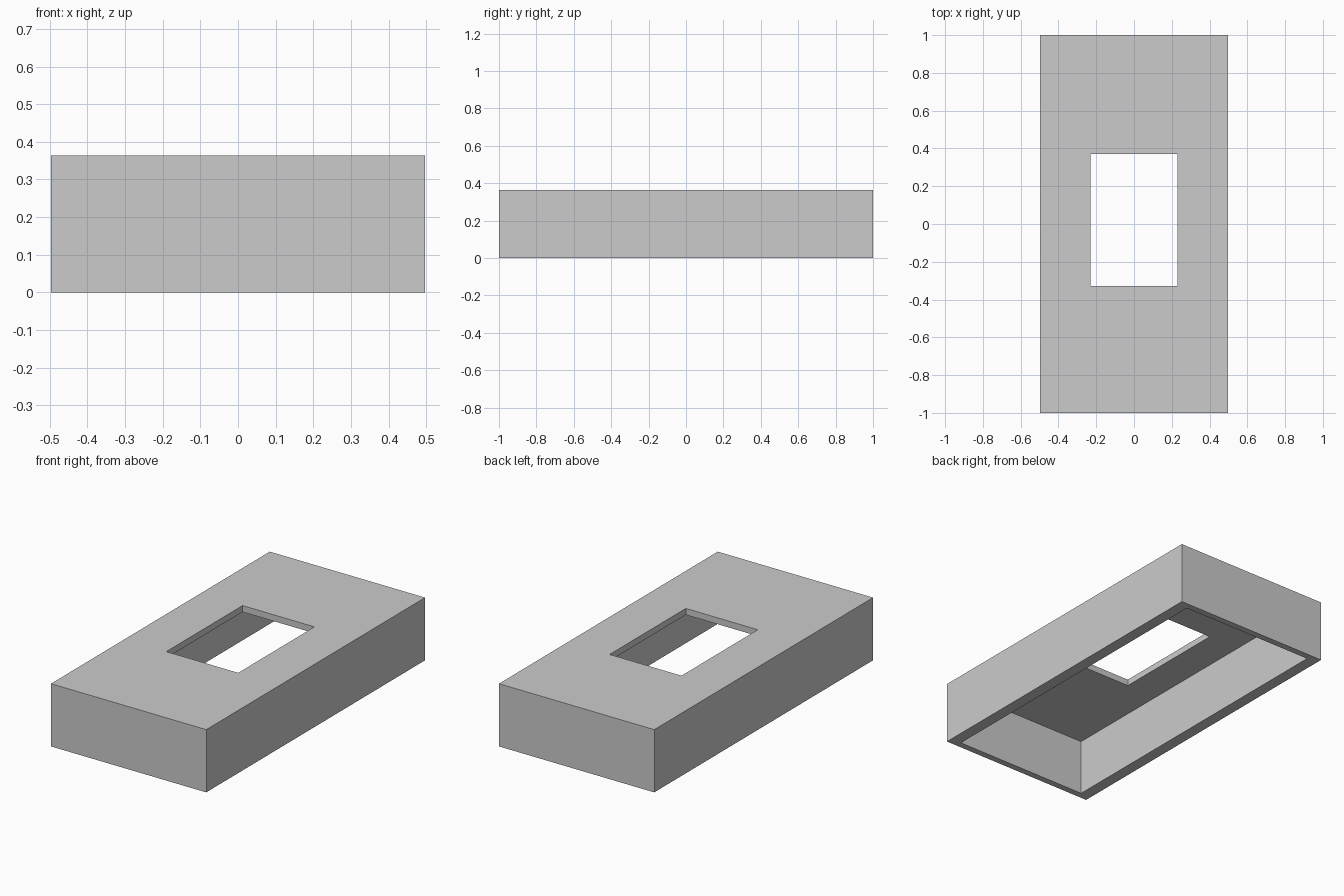
import bpy
import bmesh

if "Cube" in bpy.data.objects:
    bpy.data.objects.remove(bpy.data.objects["Cube"])

# Overall shell size, wall thicknesses and opening
HX, HY, H = 0.497, 1.0, 0.363
WALL_X, WALL_Y, ROOF = 0.068, 0.038, 0.037
HOLE_X, HOLE_Y0, HOLE_Y1 = 0.23, -0.327, 0.37

grey = bpy.data.materials.new("light_grey")
grey.diffuse_color = (0.6, 0.6, 0.6, 1.0)
grey.use_nodes = True
grey.node_tree.nodes["Principled BSDF"].inputs["Base Color"].default_value = grey.diffuse_color

bm = bmesh.new()


def ring(hx, y0, y1, z):
    """Rectangular loop of four vertices at height z."""
    return [bm.verts.new((x, y, z)) for x, y in
            ((-hx, y0), (hx, y0), (hx, y1), (-hx, y1))]


ix, iy, iz = HX - WALL_X, HY - WALL_Y, H - ROOF

# Rectangular loops: outside, over the top, through the opening, down the cavity
rings = [
    ring(HX, -HY, HY, 0),
    ring(HX, -HY, HY, H),
    ring(HOLE_X, HOLE_Y0, HOLE_Y1, H),
    ring(HOLE_X, HOLE_Y0, HOLE_Y1, iz),
    ring(ix, -iy, iy, iz),
    ring(ix, -iy, iy, 0),
]

# Join each loop to the next; the last joins the first as the bottom rim
for a, b in zip(rings, rings[1:] + rings[:1]):
    for i in range(4):
        j = (i + 1) % 4
        bm.faces.new((a[i], a[j], b[j], b[i]))
bmesh.ops.recalc_face_normals(bm, faces=bm.faces)

# Open-bottomed cover with a rectangular window
mesh = bpy.data.meshes.new("hollow_cover")
bm.to_mesh(mesh)
bm.free()
mesh.materials.append(grey)
cover = bpy.data.objects.new("hollow_cover", mesh)
bpy.context.collection.objects.link(cover)
